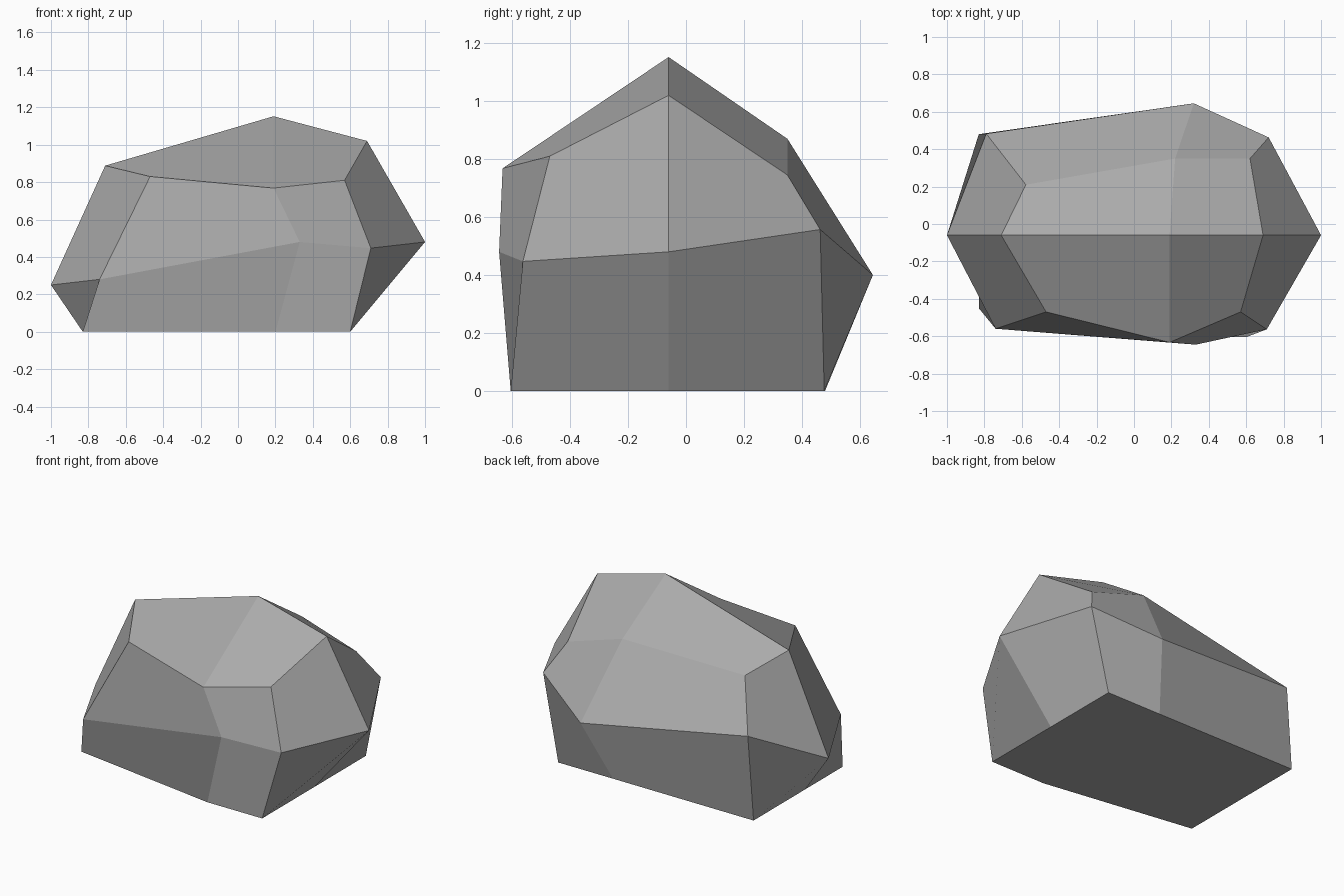
import bpy
import bmesh
from mathutils import Vector

# Remove the default cube
default = bpy.data.objects.get("Cube")
if default:
    bpy.data.objects.remove(default, do_unlink=True)


def make_material(name, colour):
    material = bpy.data.materials.new(name)
    material.use_nodes = True
    material.diffuse_color = colour
    shader = material.node_tree.nodes["Principled BSDF"]
    shader.inputs["Base Color"].default_value = colour
    shader.inputs["Roughness"].default_value = 0.9
    return material


# Chiselled outline of the boulder: each row runs from right end to left end
ground = {
    "front": [(-.83, -.45, 0), (.2, -.605, 0), (.6, -.605, 0)],
    "middle": [(-.83, -.06, 0), (.2, -.06, 0), (.6, -.06, 0)],
    "back": [(-.83, .48, 0), (.2, .477, 0), (.6, .477, 0)],
}
waist = {
    "front": [(-.74, -.56, .28), (.33, -.645, .48), (.71, -.563, .447)],
    "middle": [(-1, -.06, .25), None, (1, -.06, .48)],
    "back": [(-.79, .483, .547), (.32, .645, .4), (.72, .463, .557)],
}
crown = {
    "front": [(-.47, -.47, .83), (.19, -.633, .768), (.57, -.47, .81)],
    "middle": [(-.71, -.06, .888), (.19, -.06, 1.152), (.69, -.06, 1.02)],
    "back": [(-.578, .21, .788), (.22, .35, .87), (.62, .35, .745)],
}
levels = [ground, waist, crown]
rows = ["front", "middle", "back"]

# Across and up directions of each side as seen from outside, then the
# way its left and right facets crease
x, y, z = Vector((1, 0, 0)), Vector((0, 1, 0)), Vector((0, 0, 1))
sides = [
    (x, z, "rising", "rising"),
    (y, z, "rising", "rising"),
    (-x, z, "rising", "falling"),
    (-y, z, "rising", "rising"),
    (x, y, "falling", "falling"),
    (-x, y, "rising", "rising"),
]


def build_boulder(name, material):
    """Wrap six sides of four facets each around the outline."""
    bm = bmesh.new()
    points = {}

    def point_at(place):
        key = tuple(round(value) + 1 for value in place)
        if key not in points:
            column, row, level = key
            points[key] = bm.verts.new(levels[level][rows[row]][column])
        return points[key]

    for across, up, left_crease, right_crease in sides:
        outward = across.cross(up)
        for a, crease in ((-1, left_crease), (0, right_crease)):
            for b in (-1, 0):
                corner = outward + across * a + up * b
                loop = [corner, corner + across, corner + across + up, corner + up]
                # A facet folds from its first corner to its third
                if crease == "falling":
                    loop = loop[1:] + loop[:1]
                bm.faces.new([point_at(place) for place in loop])

    mesh = bpy.data.meshes.new(name)
    bm.to_mesh(mesh)
    bm.free()
    mesh.materials.append(material)
    mesh.shade_flat()
    boulder = bpy.data.objects.new(name, mesh)
    bpy.context.collection.objects.link(boulder)


stone_grey = make_material("stone_grey", (.4, .4, .4, 1))
build_boulder("boulder", stone_grey)
